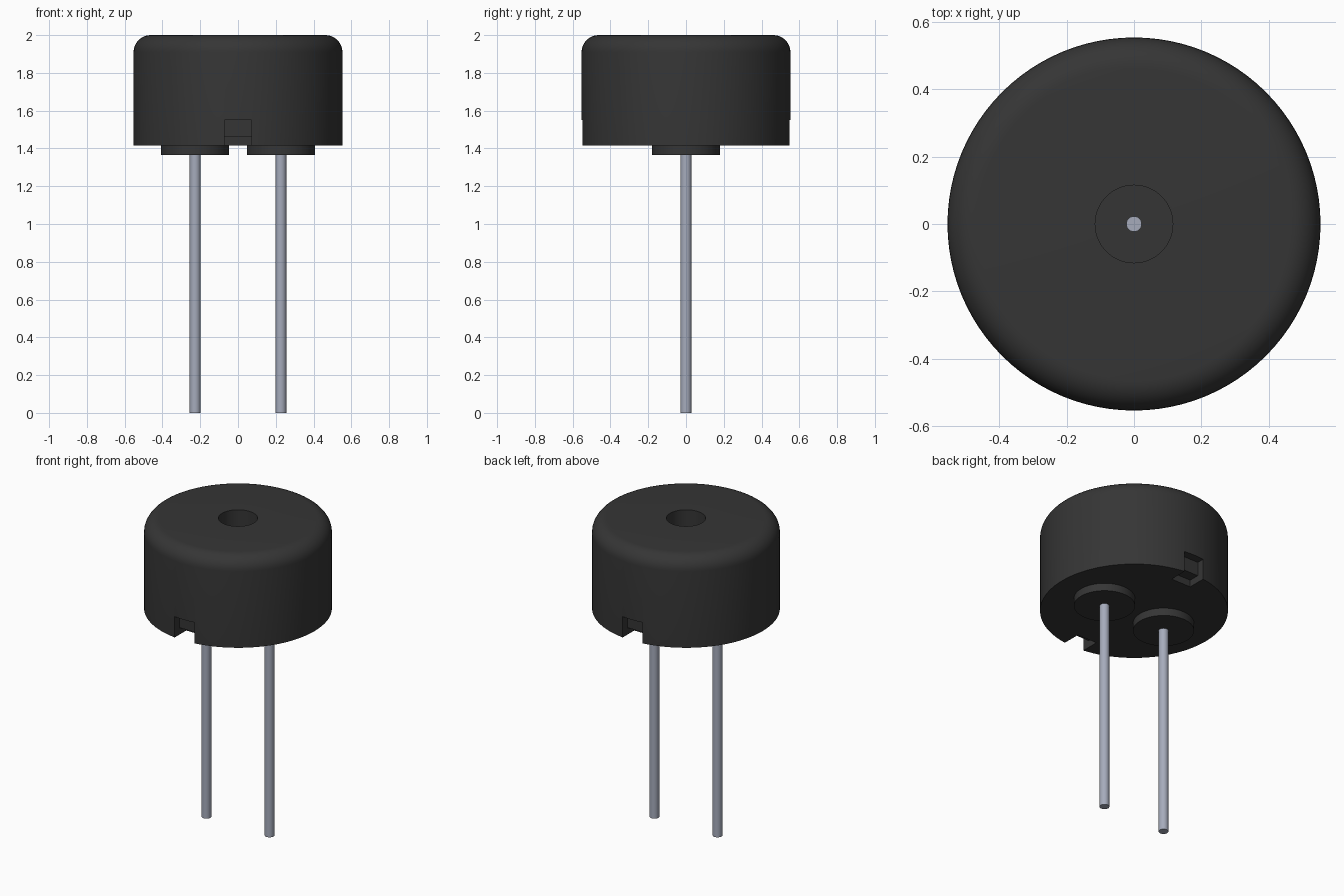
import bpy, bmesh, math

cube = bpy.data.objects.get("Cube")
if cube:
    bpy.data.objects.remove(cube, do_unlink=True)


def make_material(name, color, metallic, roughness):
    mat = bpy.data.materials.new(name)
    mat.use_nodes = True
    mat.diffuse_color = (*color, 1)
    bsdf = mat.node_tree.nodes["Principled BSDF"]
    bsdf.inputs["Base Color"].default_value = (*color, 1)
    bsdf.inputs["Metallic"].default_value = metallic
    bsdf.inputs["Roughness"].default_value = roughness
    return mat


BLACK = make_material("black plastic", (0.036, 0.036, 0.036), 0.0, 0.6)
METAL = make_material("tinned metal", (0.38, 0.41, 0.50), 0.0, 0.4)


def add_object(name, bm, mat):
    bmesh.ops.recalc_face_normals(bm, faces=bm.faces[:])
    mesh = bpy.data.meshes.new(name)
    bm.to_mesh(mesh)
    bm.free()
    mesh.materials.append(mat)
    obj = bpy.data.objects.new(name, mesh)
    bpy.context.collection.objects.link(obj)
    return obj


def lathe(name, profile, mat, steps, x=0.0):
    """Revolve an (r, z) profile that starts and ends on the axis."""
    bm = bmesh.new()
    verts = [bm.verts.new((r, 0, z)) for r, z in profile]
    edges = [bm.edges.new(pair) for pair in zip(verts, verts[1:])]
    bmesh.ops.spin(bm, geom=verts + edges, cent=(0, 0, 0), axis=(0, 0, 1),
                   angle=math.tau, steps=steps, use_merge=True)
    bmesh.ops.remove_doubles(bm, verts=bm.verts[:], dist=1e-5)
    obj = add_object(name, bm, mat)
    obj.location.x = x
    return obj


def box(name, lo, hi):
    bm = bmesh.new()
    bmesh.ops.create_cube(bm, size=1)
    for v in bm.verts:
        v.co = [(a + b) / 2 + c * (b - a) for a, b, c in zip(lo, hi, v.co)]
    return add_object(name, bm, BLACK)


def smooth(obj):
    bpy.ops.object.select_all(action='DESELECT')
    obj.select_set(True)
    bpy.context.view_layer.objects.active = obj
    bpy.ops.object.shade_smooth_by_angle(angle=math.radians(30))


def cut(obj, cutter):
    mod = obj.modifiers.new("cut", 'BOOLEAN')
    mod.operation = 'DIFFERENCE'
    mod.solver = 'EXACT'
    mod.object = cutter
    bpy.context.view_layer.objects.active = obj
    bpy.ops.object.modifier_apply(modifier=mod.name)
    bpy.data.objects.remove(cutter, do_unlink=True)


# Housing: rounded top edge and a sound hole in the middle
R, BASE, TOP, FILLET = 0.553, 1.415, 2.0, 0.09
HOLE, HOLE_FLOOR = 0.115, 1.70
profile = [(0, BASE), (R, BASE)]
for i in range(9):
    a = math.radians(90 * i / 8)
    profile.append((R - FILLET + FILLET * math.cos(a), TOP - FILLET + FILLET * math.sin(a)))
profile += [(HOLE, TOP), (HOLE, HOLE_FLOOR), (0, HOLE_FLOOR)]
housing = lathe("housing", profile, BLACK, 96)

# Stepped notches in the front and back rim: deep below, shallow above
for side in (-1, 1):
    for depth_y, top_z in ((0.43, 1.46), (0.50, 1.55)):
        y0, y1 = sorted((side * depth_y, side * 0.7))
        cut(housing, box("notch_cutter", (-0.071, y0, 1.3), (0.071, y1, top_z)))
smooth(housing)

# Metal core at the bottom of the sound hole
smooth(lathe("sound_core", [(0, HOLE_FLOOR - 0.02), (0.023, HOLE_FLOOR - 0.02),
                            (0.023, HOLE_FLOOR + 0.01), (0, HOLE_FLOOR + 0.01)], METAL, 24))

# Round feet with the long pins through them
for side, label in ((-1, "right"), (1, "left")):
    x = side * 0.227
    smooth(lathe(label + "_foot", [(0, 1.365), (0.18, 1.365), (0.18, 1.43), (0, 1.43)],
                 BLACK, 64, x))
    smooth(lathe(label + "_pin", [(0, 0), (0.029, 0), (0.029, 1.40), (0, 1.40)],
                 METAL, 24, x))
